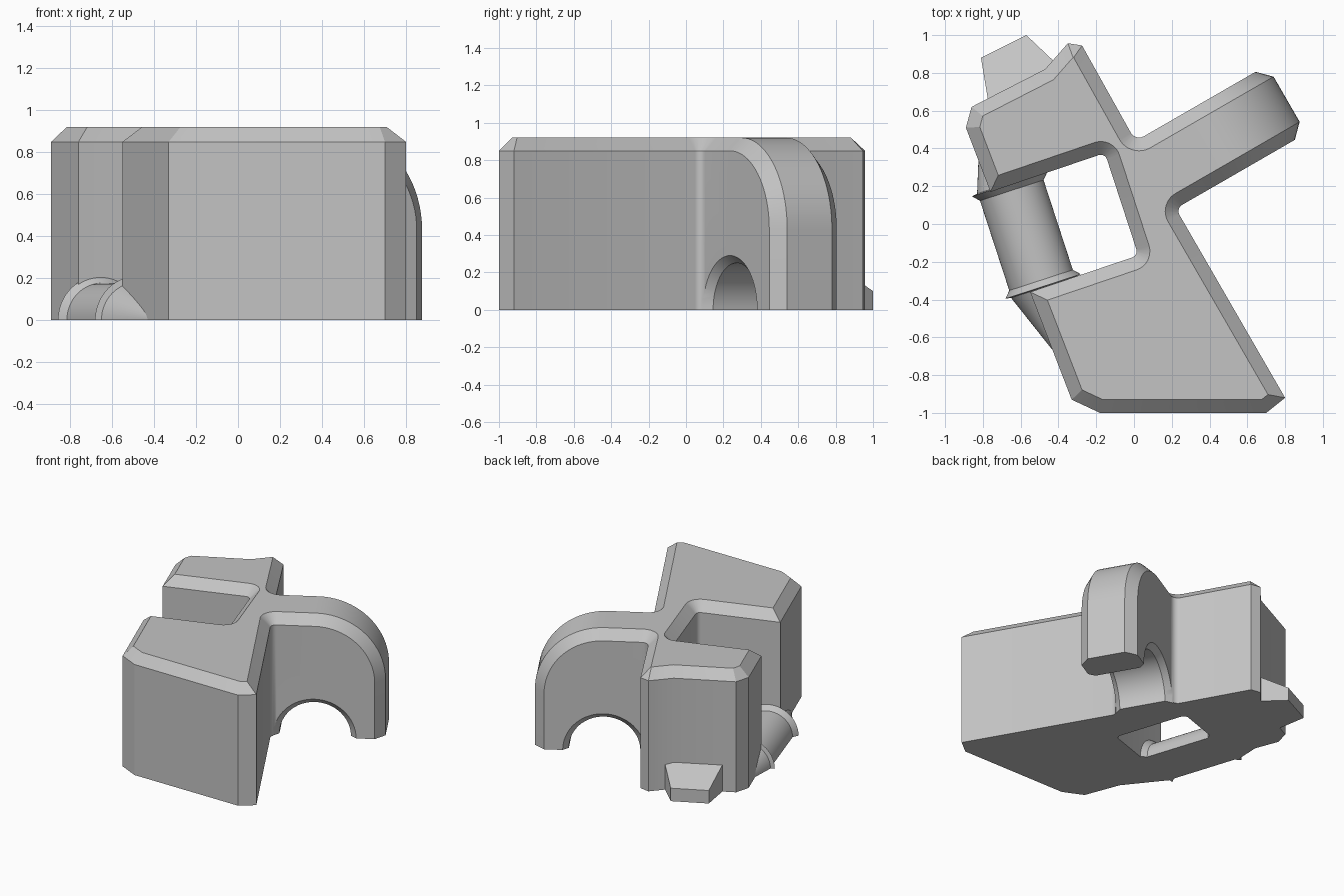
import bpy, bmesh, math
from mathutils import Vector

if "Cube" in bpy.data.objects:
    bpy.data.objects.remove(bpy.data.objects["Cube"], do_unlink=True)

HEIGHT, BEVEL = 0.92, 0.07
UP = Vector((0, 0, 1))
ARM = Vector((math.cos(math.pi / 6), 0.5, 0))      # direction the arm points
ARM_SIDE = UP.cross(ARM)
ROD = Vector((0.31, -0.95, 0)).normalized()        # direction of the low rod
ROD_SIDE = UP.cross(ROD)
ARM_NEAR, ARM_FAR, ARM_START = -0.04, 0.376, 0.54

mat = bpy.data.materials.new("plain_grey")
mat.use_nodes = True
GREY = (0.55, 0.55, 0.55, 1)
mat.diffuse_color = GREY
mat.node_tree.nodes["Principled BSDF"].inputs["Base Color"].default_value = GREY


def finish(bm, name):
    bmesh.ops.recalc_face_normals(bm, faces=bm.faces)
    mesh = bpy.data.meshes.new(name)
    bm.to_mesh(mesh)
    bm.free()
    obj = bpy.data.objects.new(name, mesh)
    mesh.materials.append(mat)
    bpy.context.collection.objects.link(obj)
    return obj


def activate(obj):
    bpy.ops.object.select_all(action='DESELECT')
    obj.select_set(True)
    bpy.context.view_layer.objects.active = obj


def smooth(obj):
    activate(obj)
    bpy.ops.object.shade_smooth_by_angle(angle=math.radians(25))


def fillet(points, steps=6):
    """Round every outline corner that carries a radius as third value."""
    out = []
    for i, (x, y, r) in enumerate(points):
        c = Vector((x, y))
        if not r:
            out.append(c)
            continue
        a = (Vector(points[i - 1][:2]) - c).normalized()
        b = (Vector(points[(i + 1) % len(points)][:2]) - c).normalized()
        half = a.angle(b) / 2
        mid = c + (a + b).normalized() * r / math.sin(half)
        u = c + a * r / math.tan(half) - mid
        v = c + b * r / math.tan(half) - mid
        full = u.angle(v)
        for k in range(steps + 1):
            t = k / steps
            out.append(mid + (u * math.sin((1 - t) * full) + v * math.sin(t * full)) / math.sin(full))
    return out


def prism(points, height):
    bm = bmesh.new()
    base = bm.faces.new([bm.verts.new((p[0], p[1], 0)) for p in points])
    grown = bmesh.ops.extrude_face_region(bm, geom=[base], use_keep_orig=True)["geom"]
    top = [v for v in grown if isinstance(v, bmesh.types.BMVert)]
    for v in top:
        v.co.z = height
    bmesh.ops.recalc_face_normals(bm, faces=bm.faces)
    return bm, top


def lathe(name, rings, origin, axis, side, sweep, n):
    """Rings of (distance, radius); a half sweep closes with a flat base."""
    bm = bmesh.new()
    div = n if sweep > 4 else n - 1
    rows = [[bm.verts.new(origin + axis * d + side * r * math.cos(sweep * k / div)
                          + UP * r * math.sin(sweep * k / div)) for k in range(n)]
            for d, r in rings]
    for lo, hi in zip(rows, rows[1:]):
        for k in range(n):
            m = (k + 1) % n
            bm.faces.new((lo[k], lo[m], hi[m], hi[k]))
    bm.faces.new(rows[0])
    bm.faces.new(rows[-1])
    return finish(bm, name)


# Main block with its open notch, chamfered along the top
stub = [ARM * ARM_START + ARM_SIDE * q for q in (ARM_NEAR, ARM_FAR)]
outline = [(-0.33, -0.93, 0), (-0.18, -1, 0), (0.70, -1, 0), (0.80, -0.92, 0),
           (0.221, 0.082, 0.04), (*stub[0].xy, 0), (*stub[1].xy, 0), (0.008, 0.439, 0.05),
           (-0.275, 0.945, 0), (-0.35, 0.957, 0), (-0.47, 0.82, 0), (-0.86, 0.62, 0),
           (-0.89, 0.51, 0), (-0.76, 0.17, 0), (-0.154, 0.376, 0.035),
           (0.023, -0.166, 0.035), (-0.55, -0.36, 0)]
bm, top = prism(fillet(outline), HEIGHT)
rim = [e for e in bm.edges if all(v.co.z > HEIGHT - 0.01 for v in e.verts)
       and not all(abs(v.co.dot(ARM) - ARM_START) < 0.001 and v.co.x > 0.2 for v in e.verts)]
bmesh.ops.bevel(bm, geom=rim, offset=BEVEL, offset_type='OFFSET', segments=1,
                affect='EDGES', clamp_overlap=False)
block = finish(bm, "main_block")

# Arm that curves over and down, chamfered along its outer rim
def arm_path(inset, steps=20):
    r = 0.49 - inset
    arc = [(ARM_START + r * math.sin(k / steps * math.pi / 2),
            0.43 + r * math.cos(k / steps * math.pi / 2)) for k in range(steps + 1)]
    return arc + [(arc[-1][0], 0)]


bm = bmesh.new()
lanes = []
for q, inset in ((ARM_NEAR, BEVEL), (ARM_NEAR + BEVEL, 0), (ARM_FAR - BEVEL, 0), (ARM_FAR, BEVEL)):
    lanes.append([bm.verts.new(ARM * s + ARM_SIDE * q + UP * z) for s, z in arm_path(inset)])
for a, b in zip(lanes, lanes[1:]):
    for k in range(len(a) - 1):
        bm.faces.new((a[k], a[k + 1], b[k + 1], b[k]))
feet = [bm.verts.new(ARM * ARM_START + ARM_SIDE * q) for q in (ARM_NEAR, ARM_FAR)]
bm.faces.new(lanes[0] + [feet[0]])
bm.faces.new(lanes[3] + [feet[1]])
bm.faces.new([lane[0] for lane in lanes] + [feet[1], feet[0]])
bm.faces.new([lane[-1] for lane in lanes] + [feet[1], feet[0]])
arm = finish(bm, "curved_arm")

# Arched opening through the arm, flared at both mouths
cutter = lathe("arch_cutter", [(-0.045, 0.295), (0, 0.25), (0.336, 0.25), (0.381, 0.295)],
               ARM * 0.54, ARM_SIDE, ARM, math.tau, 64)
for obj in (block, arm):
    activate(obj)
    mod = obj.modifiers.new("arch", 'BOOLEAN')
    mod.operation, mod.solver, mod.object = 'DIFFERENCE', 'EXACT', cutter
    bpy.ops.object.modifier_apply(modifier=mod.name)
    smooth(obj)
bpy.data.objects.remove(cutter, do_unlink=True)

# Low half-round rod across the notch, tapering into the block at both ends
rod = lathe("half_round_rod",
            [(-0.76, 0.05), (-0.41, 0.18), (-0.405, 0.21), (-0.37, 0.177),
             (0.13, 0.177), (0.165, 0.21), (0.17, 0.18), (0.52, 0.05)],
            ROD_SIDE * -0.56, ROD, ROD_SIDE, math.pi, 33)
smooth(rod)

# Small sloping foot at the back
bm, top = prism([(-0.81, 0.88), (-0.57, 1), (-0.38, 0.82), (-0.75, 0.52)], 0.1)
outward = Vector((-0.456, 0.89, 0))
for v in top:
    v.co.z = 0.1 + 0.5 * max(0, 1.15 - v.co.dot(outward))
    if v.co.y > 0.85:
        v.co.z = 0.1
finish(bm, "sloping_foot")
